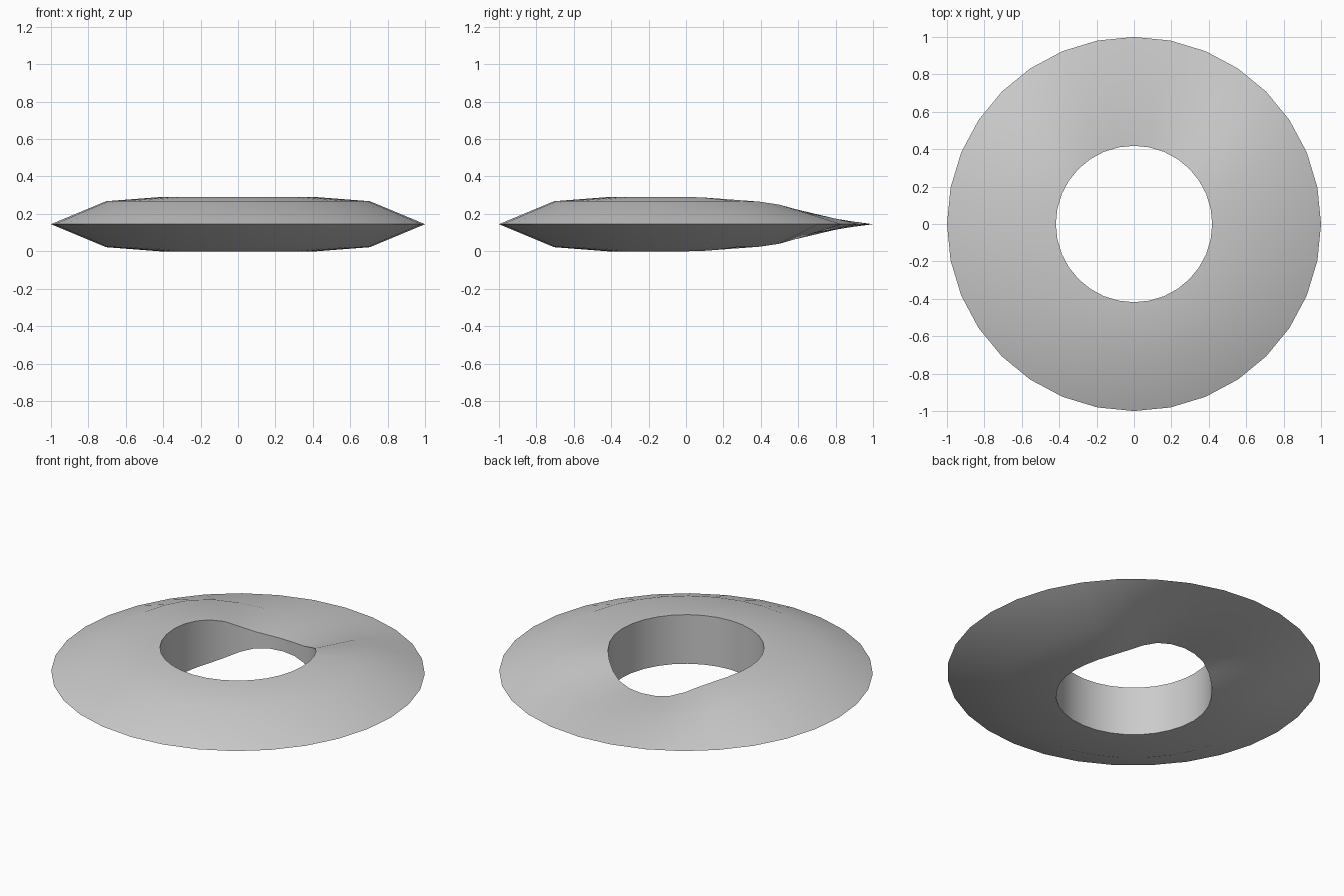
import bpy, bmesh
from math import sin, cos, pi

if "Cube" in bpy.data.objects:
    bpy.data.objects.remove(bpy.data.objects["Cube"])

N = 32          # sides of the ring
MID = 0.145     # height of the sharp outer edge

# half-thickness factors, from the back (+y) round to either side, per segment
INNER = [.25, .27, .34, .52, .74, .88, .95, .99]
SHOULDER = [.30, .33, .43, .65, .85, .98]


def factor(table, i):
    k = min(i, N - i)
    return table[k] if k < len(table) else 1.0


bm = bmesh.new()
rings = []
for i in range(N):
    a = 2 * pi * i / N
    hi = 0.145 * factor(INNER, i)
    hs = 0.123 * factor(SHOULDER, i)
    # cross-section: outer edge, top shoulder, top rim, bottom rim, bottom shoulder
    section = [(1.0, 0), (0.705, hs), (0.418, hi), (0.418, -hi), (0.705, -hs)]
    rings.append([bm.verts.new((r * sin(a), r * cos(a), MID + z)) for r, z in section])

# skin the sections around the ring
for i in range(N):
    p, q = rings[i], rings[(i + 1) % N]
    for j in range(5):
        k = (j + 1) % 5
        bm.faces.new((p[j], p[k], q[k], q[j]))
bmesh.ops.recalc_face_normals(bm, faces=bm.faces)

mesh = bpy.data.meshes.new("ring_blade")
bm.to_mesh(mesh)
bm.free()
ring = bpy.data.objects.new("ring_blade", mesh)
bpy.context.collection.objects.link(ring)

# smooth faces, sharp rims
bpy.context.view_layer.objects.active = ring
ring.select_set(True)
bpy.ops.object.shade_smooth_by_angle(angle=pi / 6)
